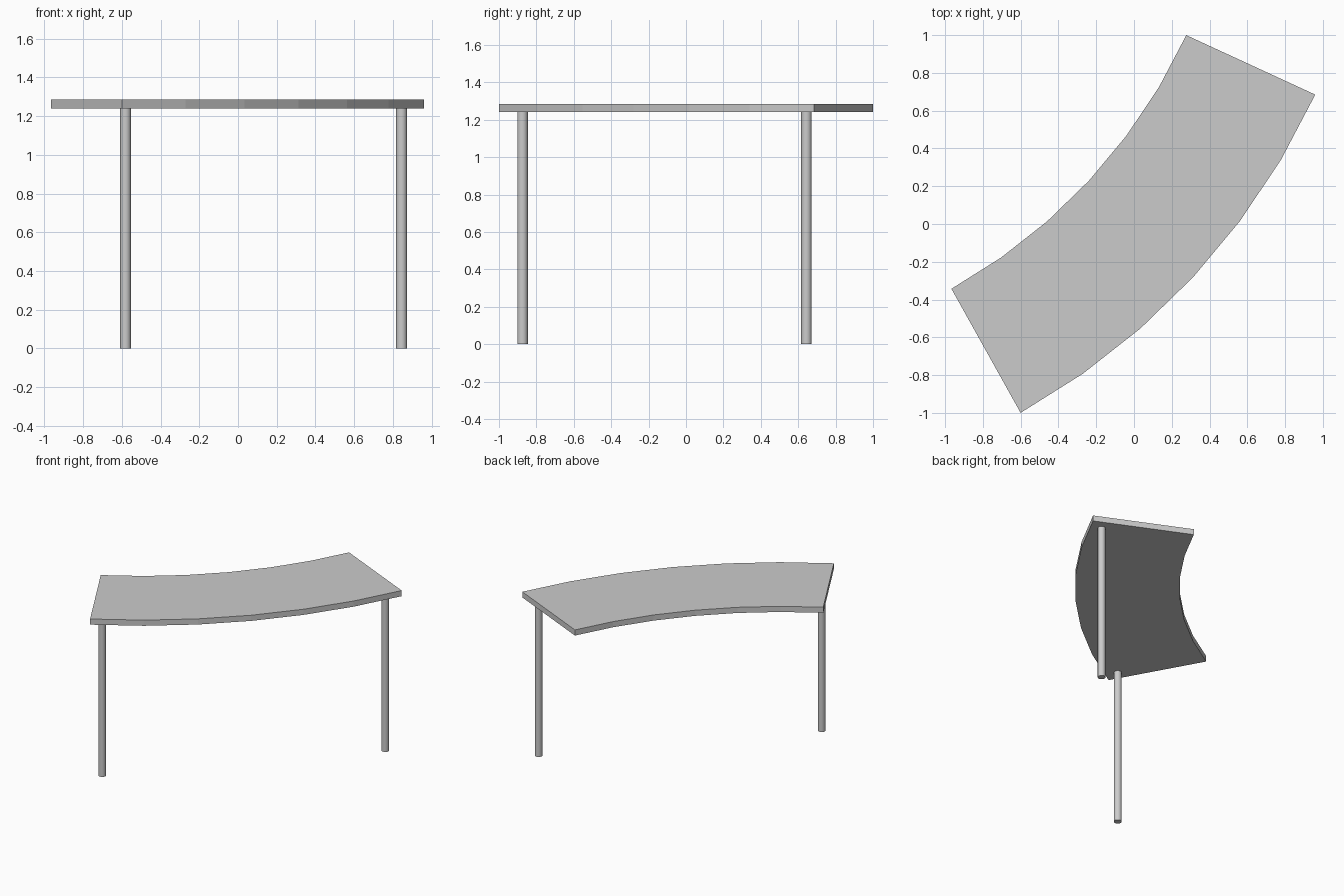
import bpy
import bmesh
from math import radians, cos, sin
from mathutils import Vector

cube = bpy.data.objects.get("Cube")
if cube:
    bpy.data.objects.remove(cube, do_unlink=True)

TOP_Z, UNDER_Z = 1.285, 1.24
CENTRE = Vector((-2.405, 2.236))
INNER, OUTER = 2.953, 3.705
START, END, SEGMENTS = radians(-60.85), radians(-24.75), 6
LEG_RADIUS = 0.028

grey = bpy.data.materials.new("light grey")
grey.use_nodes = True
colour = (0.6, 0.6, 0.6, 1)
grey.diffuse_color = colour
grey.node_tree.nodes["Principled BSDF"].inputs["Base Color"].default_value = colour


def add_object(name, bm):
    mesh = bpy.data.meshes.new(name)
    bmesh.ops.recalc_face_normals(bm, faces=bm.faces)
    bm.to_mesh(mesh)
    bm.free()
    mesh.materials.append(grey)
    obj = bpy.data.objects.new(name, mesh)
    bpy.context.collection.objects.link(obj)
    return obj


def arc(radius):
    angles = [START + (END - START) * i / SEGMENTS for i in range(SEGMENTS + 1)]
    return [CENTRE + radius * Vector((cos(a), sin(a))) for a in angles]


# Curved table top: a faceted arc outline, extruded upwards
bm = bmesh.new()
outline = arc(OUTER) + arc(INNER)[::-1]
face = bm.faces.new([bm.verts.new((p.x, p.y, UNDER_Z)) for p in outline])
raised = bmesh.ops.extrude_face_region(bm, geom=[face], use_keep_orig=True)
top_verts = [g for g in raised["geom"] if isinstance(g, bmesh.types.BMVert)]
bmesh.ops.translate(bm, verts=top_verts, vec=(0, 0, TOP_Z - UNDER_Z))
add_object("table_top", bm)

# Two round legs under the outer corners
for name, x, y in (("right_leg", -0.581, -0.874), ("left_leg", 0.845, 0.644)):
    bm = bmesh.new()
    bmesh.ops.create_cone(bm, cap_ends=True, segments=16, radius1=LEG_RADIUS,
                          radius2=LEG_RADIUS, depth=UNDER_Z)
    leg = add_object(name, bm)
    leg.location = (x, y, UNDER_Z / 2)
    bpy.ops.object.select_all(action="DESELECT")
    leg.select_set(True)
    bpy.context.view_layer.objects.active = leg
    bpy.ops.object.shade_smooth_by_angle(angle=radians(40))
